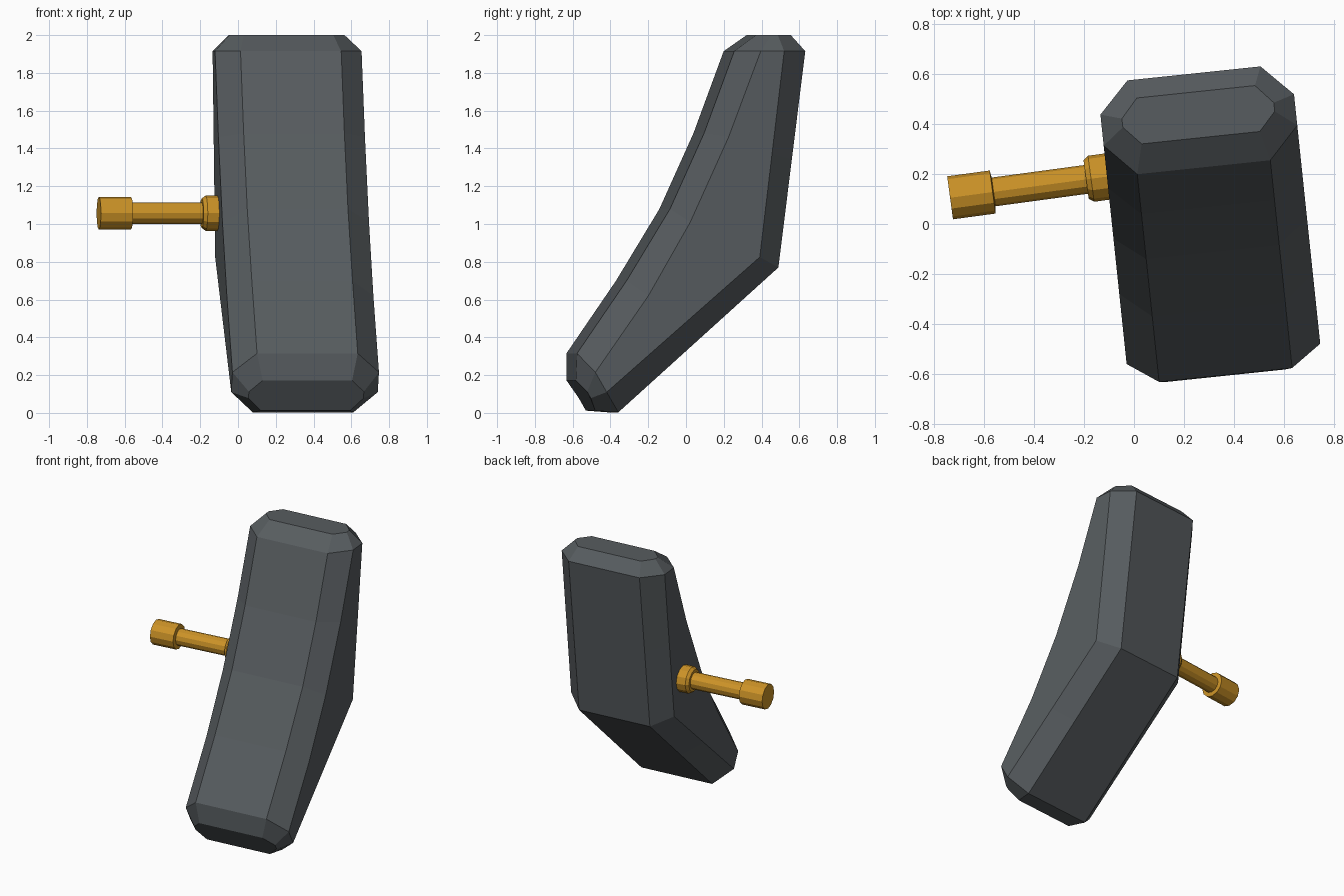
import bpy, bmesh
from math import cos, sin, pi, radians
from mathutils import Matrix, Vector

if "Cube" in bpy.data.objects:
    bpy.data.objects.remove(bpy.data.objects["Cube"])


def material(name, color):
    mat = bpy.data.materials.new(name)
    mat.use_nodes = True
    mat.diffuse_color = color
    mat.node_tree.nodes["Principled BSDF"].inputs["Base Color"].default_value = color
    return mat


def loft(name, rings, mat, place):
    """Skin a list of equal rings, closing both ends with caps."""
    bm = bmesh.new()
    loops = [[bm.verts.new(p) for p in ring] for ring in rings]
    n = len(loops[0])
    for a, b in zip(loops, loops[1:]):
        for i in range(n):
            j = (i + 1) % n
            bm.faces.new((a[i], a[j], b[j], b[i]))
    bm.faces.new(loops[0])
    bm.faces.new(loops[-1])
    bmesh.ops.recalc_face_normals(bm, faces=bm.faces)
    mesh = bpy.data.meshes.new(name)
    bm.to_mesh(mesh)
    bm.free()
    mesh.materials.append(mat)
    obj = bpy.data.objects.new(name, mesh)
    obj.matrix_world = place
    bpy.context.collection.objects.link(obj)
    return obj


def octagon(half, chamfer, front, side_front, side_back, back):
    """Chamfered cross-section; each argument pair is (depth, height)."""
    inner = half - chamfer
    right = [(inner, front), (half, side_front), (half, side_back), (inner, back)]
    left = [(-x, p) for x, p in reversed(right)]
    return [(MID + x, p[0], p[1]) for x, p in right + left]


def mix(a, b):
    return tuple((p + q) / 2 for p, q in zip(a, b))


grey = material("dark grey", (0.095, 0.107, 0.115, 1))
gold = material("golden orange", (0.60, 0.29, 0.02, 1))

# Pedal body: curved front, bent back, chamfered edges
MID, HALF, CHAMFER = 0.302, 0.39, 0.122
front = [(0.197, 1.915), (0.036, 1.48), (-0.145, 1.08), (-0.376, 0.70), (-0.64, 0.315)]
side_front = [(0.325, 1.915), (0.154, 1.46), (-0.05, 1.01), (-0.273, 0.62), (-0.555, 0.215)]


def bent(top, knee, bottom):
    return [top, mix(top, knee), knee, mix(knee, bottom), bottom]


side_back = bent((0.45, 1.915), (0.32, 0.825), (-0.495, 0.11))
back = bent((0.575, 1.915), (0.432, 0.77), (-0.42, 0.003))
rings = [octagon(HALF, CHAMFER, *pts) for pts in zip(front, side_front, side_back, back)]

# Smaller end caps above and below
top_cap = octagon(0.306, 0.068, (0.316, 2), (0.39, 2), (0.425, 2), (0.501, 2))
low_cap = octagon(0.306, 0.068, (-0.643, 0.172), (-0.59, 0.112), (-0.57, 0.078), (-0.54, 0.012))
loft("pedal_body", [top_cap] + rings + [low_cap], grey, Matrix.Rotation(radians(6), 4, "Z"))

# Side pin: end knob, thin shaft and tapered collar turned around one axis
profile = [(0, 0.087), (0.172, 0.087), (0.176, 0.058), (0.55, 0.058),
           (0.55, 0.078), (0.57, 0.093), (0.70, 0.093)]
SIDES = 12
turned = [[(t, r * cos(2 * pi * k / SIDES), r * sin(2 * pi * k / SIDES)) for k in range(SIDES)]
          for t, r in profile]
place = Matrix.Translation(Vector((-0.737, 0.105, 1.057))) @ Matrix.Rotation(radians(7.7), 4, "Z")
loft("side_pin", turned, gold, place)
